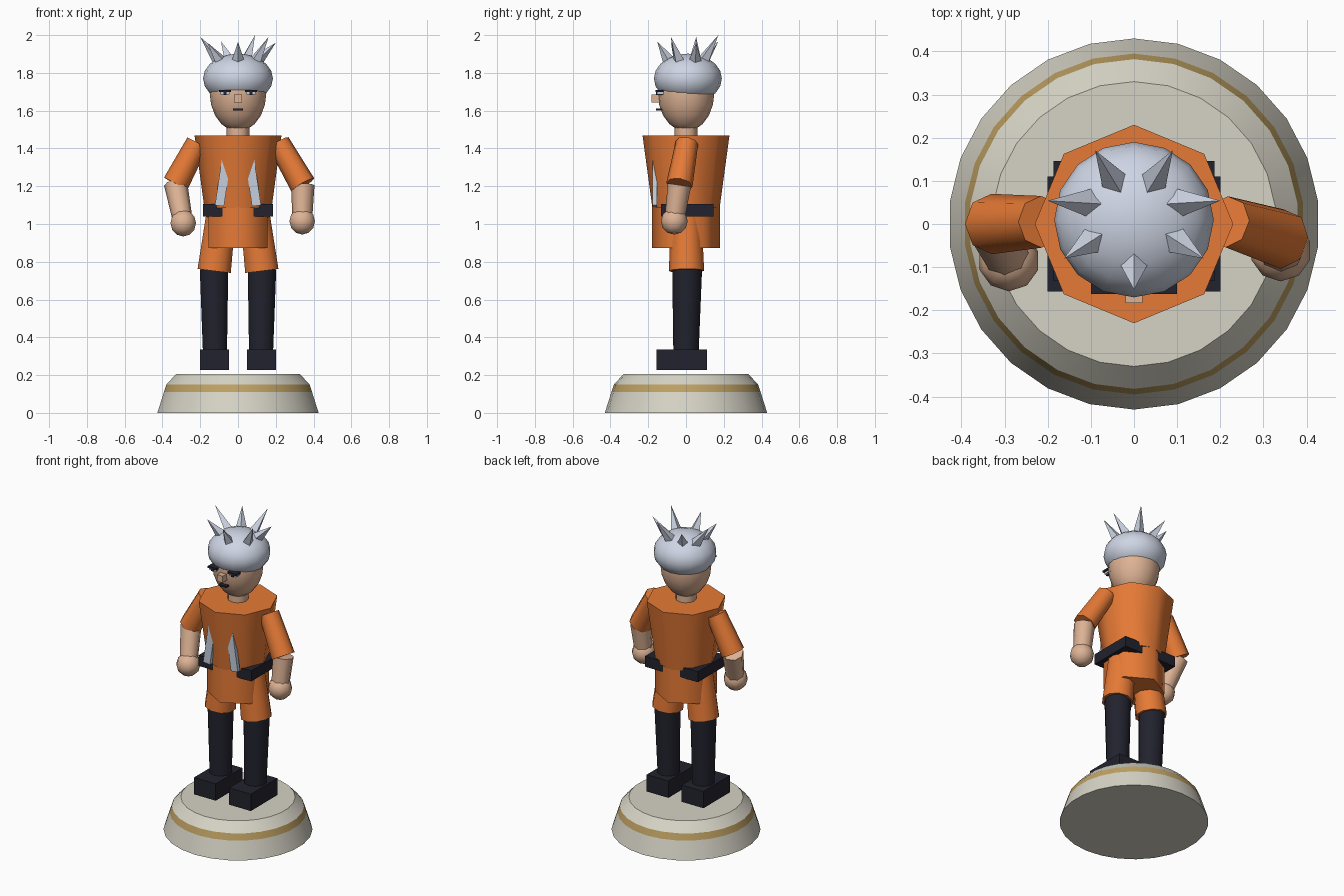
import bpy, bmesh, math
from mathutils import Vector, Matrix

if "Cube" in bpy.data.objects:
    bpy.data.objects.remove(bpy.data.objects["Cube"])


def material(name, r, g, b):
    lin = [((c / 255 + 0.055) / 1.055) ** 2.4 for c in (r, g, b)]
    m = bpy.data.materials.new(name)
    m.diffuse_color = (*lin, 1)
    m.use_nodes = True
    m.node_tree.nodes["Principled BSDF"].inputs["Base Color"].default_value = m.diffuse_color
    return m


ORANGE = material("orange cloth", 230, 122, 54)
SKIN = material("skin", 222, 179, 149)
HAIR = material("silver hair", 206, 213, 228)
DARK = material("dark navy", 34, 34, 46)
STONE = material("stone", 214, 211, 197)
GOLD = material("gold", 190, 160, 98)
PALE = material("pale blue cloth", 196, 207, 220)


def finish(name, bm, mats, smooth=None):
    me = bpy.data.meshes.new(name)
    bmesh.ops.recalc_face_normals(bm, faces=bm.faces)
    bm.to_mesh(me)
    bm.free()
    ob = bpy.data.objects.new(name, me)
    bpy.context.collection.objects.link(ob)
    for m in mats:
        me.materials.append(m)
    if smooth:
        bpy.ops.object.select_all(action='DESELECT')
        ob.select_set(True)
        bpy.context.view_layer.objects.active = ob
        bpy.ops.object.shade_smooth_by_angle(angle=math.radians(smooth))
    return ob


def tube(name, a, b, r1, r2, n, mat, smooth=65, spin=0):
    """Tapered cylinder from point a to point b."""
    a, b = Vector(a), Vector(b)
    d = b - a
    turn = Vector((0, 0, 1)).rotation_difference(d).to_matrix().to_4x4()
    bm = bmesh.new()
    bmesh.ops.create_cone(
        bm, cap_ends=True, segments=n, radius1=r1, radius2=r2, depth=d.length,
        matrix=Matrix.Translation((a + b) / 2) @ turn @ Matrix.Rotation(spin, 4, 'Z'))
    return finish(name, bm, [mat], smooth)


def ball(name, c, size, seg, rings, mat):
    bm = bmesh.new()
    bmesh.ops.create_uvsphere(bm, u_segments=seg, v_segments=rings, radius=1,
                              matrix=Matrix.Translation(c) @ Matrix.Diagonal((*size, 1)))
    return finish(name, bm, [mat], 65)


def box(name, lo, hi, mat, tilt=0):
    lo, hi = Vector(lo), Vector(hi)
    bm = bmesh.new()
    bmesh.ops.create_cube(bm, size=1, matrix=Matrix.Translation((lo + hi) / 2)
                          @ Matrix.Rotation(tilt, 4, 'Y') @ Matrix.Diagonal((*(hi - lo), 1)))
    return finish(name, bm, [mat])


# Round display base with a gold band
profile = [(0.43, 0), (0.395, 0.11), (0.382, 0.15), (0.33, 0.206)]
N = 26
bm = bmesh.new()
rings = [[bm.verts.new((r * math.sin(i * math.tau / N), r * math.cos(i * math.tau / N), z))
          for i in range(N)] for r, z in profile]
for k in range(len(rings) - 1):
    for i in range(N):
        j = (i + 1) % N
        f = bm.faces.new((rings[k][i], rings[k][j], rings[k + 1][j], rings[k + 1][i]))
        f.material_index = 1 if k == 1 else 0
bm.faces.new(rings[0])
bm.faces.new(rings[-1])
finish("display_base", bm, [STONE, GOLD], 20)

# Legs, mirrored
for s, side in ((-1, "left"), (1, "right")):
    lo_x, hi_x = sorted((s * 0.047, s * 0.2))
    box(side + "_shoe", (lo_x, -0.157, 0.228), (hi_x, 0.11, 0.335), DARK)
    tube(side + "_lower_leg", (s * 0.122, 0.0, 0.32), (s * 0.127, 0.006, 0.76),
         0.067, 0.079, 10, DARK)
    tube(side + "_shorts_leg", (s * 0.126, 0.003, 0.752), (s * 0.092, 0, 1.03),
         0.093, 0.083, 10, ORANGE)

# Body
tube("tunic_skirt", (0, 0, 0.873), (0, 0, 1.09), 0.18, 0.18, 6, ORANGE)
tube("torso", (0, 0, 1.085), (0, 0, 1.468), 0.178, 0.23, 8, ORANGE)
box("belt", (-0.186, -0.132, 1.04), (0.186, 0.146, 1.107), DARK)
tube("neck", (0, 0, 1.45), (0, 0, 1.53), 0.06, 0.06, 12, SKIN)

# Leaning lapels that sink into the chest at the top
for s, side in ((-1, "left"), (1, "right")):
    x = s * 0.076
    box(side + "_lapel", (x - 0.024, -0.177, 1.095), (x + 0.024, -0.153, 1.395),
        PALE, tilt=-s * math.radians(8.5))

# Arms, each posed a little differently
arms = {
    "left": ((-0.215, 0.005, 1.43), (-0.33, 0.0, 1.213), (-0.29, -0.085, 1.005)),
    "right": ((0.215, 0.005, 1.43), (0.343, -0.035, 1.207), (0.34, -0.062, 1.015)),
}
for side, (shoulder, elbow, wrist) in arms.items():
    tube(side + "_sleeve", elbow, shoulder, 0.07, 0.06, 8, ORANGE)
    tube(side + "_forearm", wrist, elbow, 0.052, 0.062, 8, SKIN)
    ball(side + "_hand", wrist, (0.071, 0.071, 0.071), 10, 6, SKIN)

# Head and hair cap
ball("head", (0, 0, 1.695), (0.15, 0.15, 0.205), 16, 10, SKIN)
ball("hair_cap", (0, 0.01, 1.77), (0.185, 0.18, 0.132), 16, 10, HAIR)

# Hair spikes: base point and tip
spikes = [
    ((0, -0.09, 1.862), (0, -0.152, 1.965)),
    ((0.092, -0.035, 1.862), (0.162, -0.08, 1.99)),
    ((0.1, 0.048, 1.862), (0.2, 0.054, 1.96)),
    ((0.042, 0.092, 1.865), (0.09, 0.171, 2.0)),
    ((-0.042, 0.092, 1.865), (-0.09, 0.171, 1.967)),
    ((-0.1, 0.048, 1.862), (-0.2, 0.054, 1.99)),
    ((-0.092, -0.035, 1.862), (-0.162, -0.08, 1.96)),
]
for i, (a, b) in enumerate(spikes):
    tube(f"hair_spike_{i + 1}", a, b, 0.034, 0, 4, HAIR, None,
         spin=math.atan2(b[1] - a[1], b[0] - a[0]))

# Face
box("nose", (-0.02, -0.183, 1.643), (0.02, -0.14, 1.685), SKIN)
box("mouth", (-0.027, -0.158, 1.602), (0.027, -0.125, 1.612), DARK)
for s, side in ((-1, "left"), (1, "right")):
    def strip(name, x0, x1, y, z0, z1, mat):
        a, b = sorted((s * x0, s * x1))
        box(f"{side}_{name}", (a, y, z0), (b, -0.118, z1), mat)
    strip("eye", 0.045, 0.092, -0.154, 1.685, 1.7, PALE)
    strip("pupil", 0.062, 0.078, -0.16, 1.684, 1.7, DARK)
    strip("brow", 0.038, 0.1, -0.162, 1.698, 1.71, DARK)
